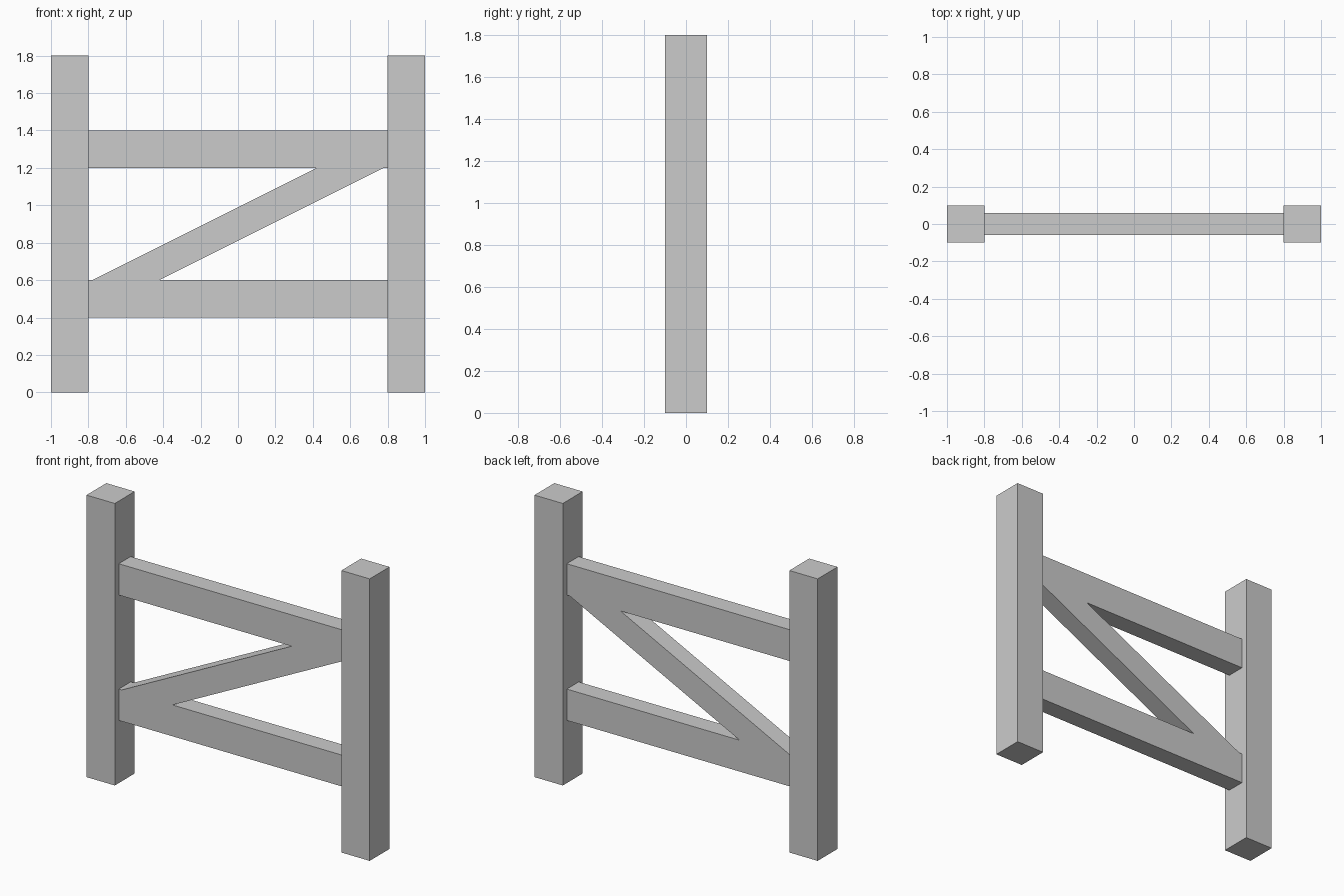
import bpy
import bmesh

if "Cube" in bpy.data.objects:
    bpy.data.objects.remove(bpy.data.objects["Cube"])


def prism(name, profile, depth):
    """Extrude an x-z outline symmetrically about y = 0."""
    bm = bmesh.new()
    face = bm.faces.new([bm.verts.new((x, -depth / 2, z)) for x, z in profile])
    out = bmesh.ops.extrude_face_region(bm, geom=[face])
    verts = [g for g in out["geom"] if isinstance(g, bmesh.types.BMVert)]
    bmesh.ops.translate(bm, verts=verts, vec=(0, depth, 0))
    bmesh.ops.recalc_face_normals(bm, faces=bm.faces)
    mesh = bpy.data.meshes.new(name)
    bm.to_mesh(mesh)
    bm.free()
    obj = bpy.data.objects.new(name, mesh)
    bpy.context.collection.objects.link(obj)
    return obj


def rect(x0, x1, z0, z1):
    return [(x0, z0), (x1, z0), (x1, z1), (x0, z1)]


RAIL_DEPTH = 0.12

# Square end posts
for side, x in (("left", -0.9), ("right", 0.9)):
    prism(side + "_post", rect(x - 0.1, x + 0.1, 0, 1.8), 0.2)

# Horizontal rails between the posts
for level, z in (("lower", 0.5), ("upper", 1.3)):
    prism(level + "_rail", rect(-0.8, 0.8, z - 0.1, z + 0.1), RAIL_DEPTH)

# Diagonal brace, cut flush against both rails
prism("diagonal_brace",
      [(-0.779, 0.6), (-0.421, 0.6), (0.779, 1.2), (0.421, 1.2)], RAIL_DEPTH)
